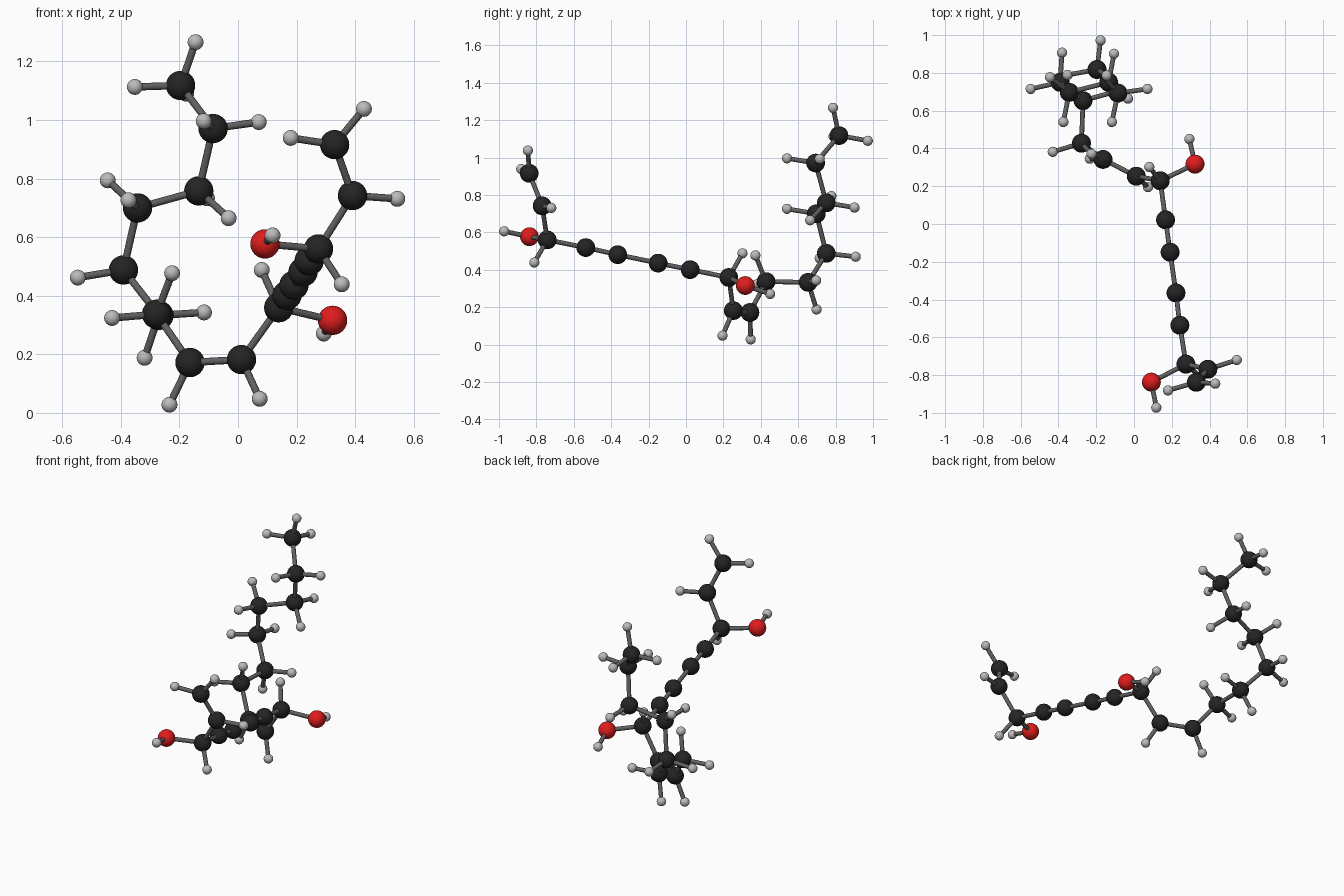
import bpy
from mathutils import Vector

C_R, O_R, H_R, BOND_R = 0.050, 0.050, 0.027, 0.0125


def material(name, rgb):
    m = bpy.data.materials.new(name)
    m.diffuse_color = (*rgb, 1)
    return m


BLACK = material("carbon_black", (0.018, 0.018, 0.018))
RED = material("oxygen_red", (0.75, 0.012, 0.012))
PALE = material("hydrogen_grey", (0.50, 0.50, 0.50))
GREY = material("bond_grey", (0.12, 0.12, 0.12))


def finish(name, mat):
    ob = bpy.context.object
    ob.name = name
    ob.data.materials.append(mat)
    bpy.ops.object.shade_smooth_by_angle()
    return ob


def atom(name, pos, radius, mat):
    bpy.ops.mesh.primitive_uv_sphere_add(segments=32, ring_count=16,
                                         radius=radius, location=pos)
    return finish(name, mat)


def bond(name, a, b):
    a, b = Vector(a), Vector(b)
    d = b - a
    bpy.ops.mesh.primitive_cylinder_add(vertices=16, radius=BOND_R, depth=d.length,
                                        location=(a + b) / 2,
                                        rotation=d.to_track_quat('Z', 'Y').to_euler())
    return finish(name, GREY)


# Carbon backbone, in order along the chain
carbons = [
    (.330, -.838, .916), (.391, -.769, .742), (.275, -.742, .560),
    (.243, -.536, .519), (.222, -.365, .481), (.191, -.149, .436),
    (.167, .022, .401), (.139, .229, .359), (.012, .253, .182),
    (-.164, .342, .172), (-.278, .428, .337), (-.270, .653, .333),
    (-.391, .750, .488), (-.343, .697, .700), (-.134, .750, .758),
    (-.085, .693, .971), (-.196, .818, 1.118)]

# Oxygens with their carbon index and the hydrogen they carry
hydroxyls = [
    (2, (.092, -.837, .577), (.118, -.972, .606)),
    (7, (.323, .317, .316), (.293, .450, .271))]

# Hydrogens hanging on each carbon
hydrogens = {
    0: [(.430, -.845, 1.038), (.180, -.881, .939)],
    1: [(.544, -.720, .731)],
    2: [(.354, -.811, .439)],
    7: [(.081, .302, .488)],
    8: [(.074, .195, .048)],
    9: [(-.234, .346, .028)],
    10: [(-.225, .371, .477), (-.430, .382, .324)],
    11: [(-.319, .698, .188), (-.116, .696, .343)],
    12: [(-.547, .715, .462), (-.381, .907, .470)],
    13: [(-.445, .777, .794), (-.374, .540, .726)],
    14: [(-.032, .664, .665), (-.106, .901, .733)],
    15: [(.071, .715, .993), (-.117, .540, .996)],
    16: [(-.145, .786, 1.266), (-.352, .789, 1.113), (-.177, .972, 1.090)]}

# Carbon chain and its bonds
for i, c in enumerate(carbons):
    atom(f"carbon_{i + 1}", c, C_R, BLACK)
    if i:
        bond(f"chain_bond_{i}", carbons[i - 1], c)

# Hydroxyl groups
for i, o, h in hydroxyls:
    atom(f"oxygen_{i + 1}", o, O_R, RED)
    atom(f"hydroxyl_hydrogen_{i + 1}", h, H_R, PALE)
    bond(f"carbon_oxygen_bond_{i + 1}", carbons[i], o)
    bond(f"hydroxyl_bond_{i + 1}", o, h)

# Hydrogens on the chain
for i, group in hydrogens.items():
    for k, h in enumerate(group):
        atom(f"hydrogen_{i + 1}_{k + 1}", h, H_R, PALE)
        bond(f"hydrogen_bond_{i + 1}_{k + 1}", carbons[i], h)
